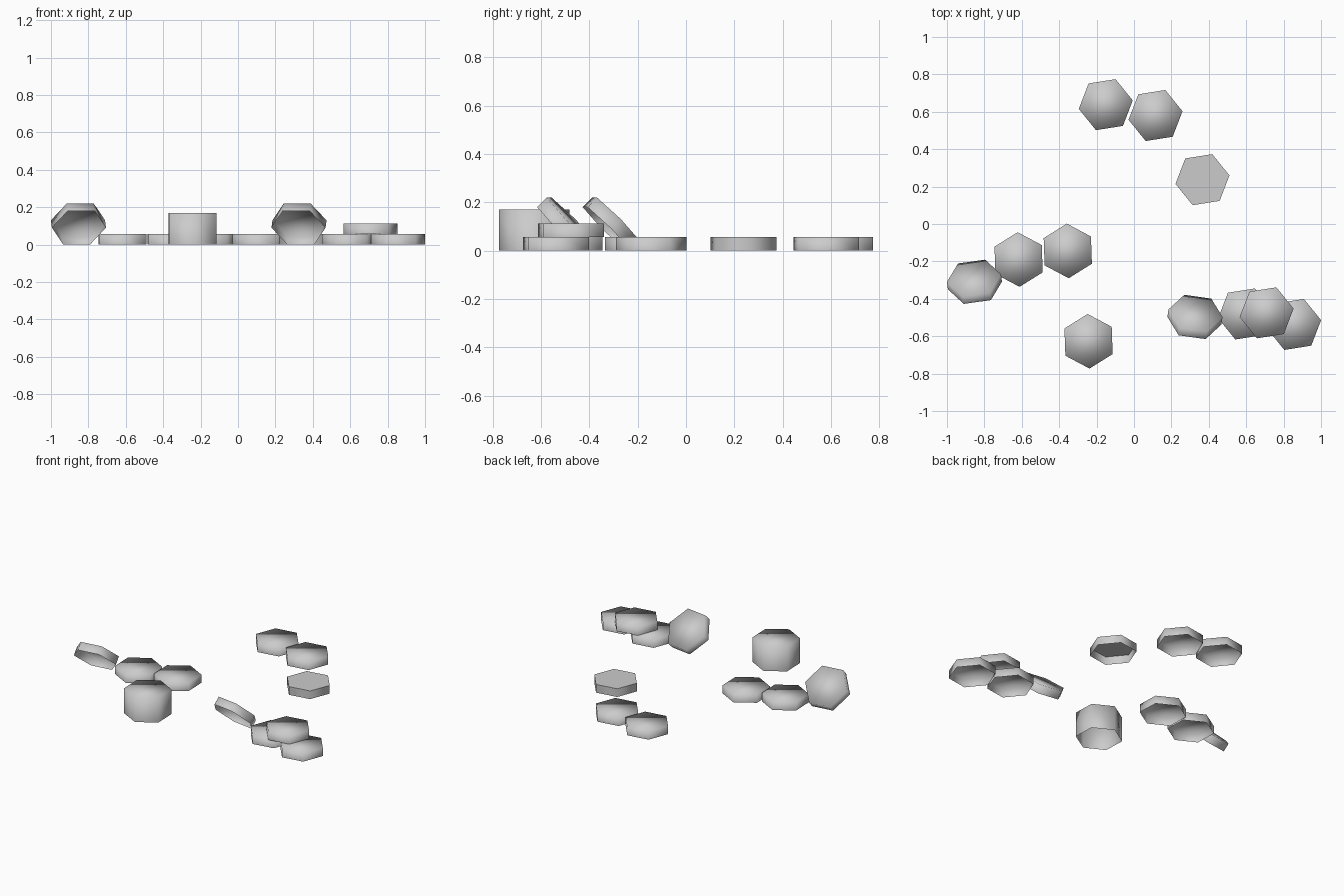
import bpy
import bmesh
from math import radians

cube = bpy.data.objects.get("Cube")
if cube:
    bpy.data.objects.remove(cube, do_unlink=True)

RADIUS = 0.146
THICK = 0.056

stone = bpy.data.materials.new("light_grey_stone")
stone.use_nodes = True
GREY = (0.6, 0.6, 0.6, 1)
stone.diffuse_color = GREY
stone.node_tree.nodes["Principled BSDF"].inputs["Base Color"].default_value = GREY


def hex_tile(name, x, y, turn, z=0, height=THICK, tilt=0, crisp_rim=False):
    """Six-sided cap, open below; z is its underside, or its centre when tilted."""
    centre = z if tilt else z + height / 2
    bpy.ops.mesh.primitive_cylinder_add(
        vertices=6, radius=RADIUS, depth=height, location=(x, y, centre),
        rotation=(radians(tilt), 0, radians(turn)))
    tile = bpy.context.object
    tile.name = name
    tile.data.materials.append(stone)

    bm = bmesh.new()
    bm.from_mesh(tile.data)
    # Turn the first corner from +y to +x
    for v in bm.verts:
        v.co.x, v.co.y = v.co.y, -v.co.x
    # Open the underside
    bm.normal_update()
    bottom = [f for f in bm.faces if f.normal.z < -0.5]
    bmesh.ops.delete(bm, geom=bottom, context='FACES_ONLY')
    for face in bm.faces:
        face.smooth = True
        if crisp_rim and face.normal.z > 0.5:
            for edge in face.edges:
                edge.smooth = False
    bm.to_mesh(tile.data)
    bm.free()


# Row on the right side, ending in a leaning tile
hex_tile("right_inner_tile", -0.354, -0.144, 32)
hex_tile("right_middle_tile", -0.617, -0.19, 32)
hex_tile("right_leaning_tile", -0.853, -0.309, 8, z=0.11, tilt=-45)

# Tall block at the front
hex_tile("tall_block", -0.243, -0.627, 32, height=0.17)

# Row at the back, with one crisp-edged tile
hex_tile("back_outer_tile", -0.151, 0.638, 9)
hex_tile("back_middle_tile", 0.115, 0.58, 9)
hex_tile("back_inner_tile", 0.366, 0.237, 9, crisp_rim=True)

# Stacked group on the left side
hex_tile("left_leaning_tile", 0.326, -0.497, -8, z=0.11, tilt=-45)
hex_tile("left_inner_tile", 0.594, -0.481, 9)
hex_tile("left_outer_tile", 0.856, -0.537, 9)
hex_tile("left_top_tile", 0.709, -0.475, 9, z=THICK)
